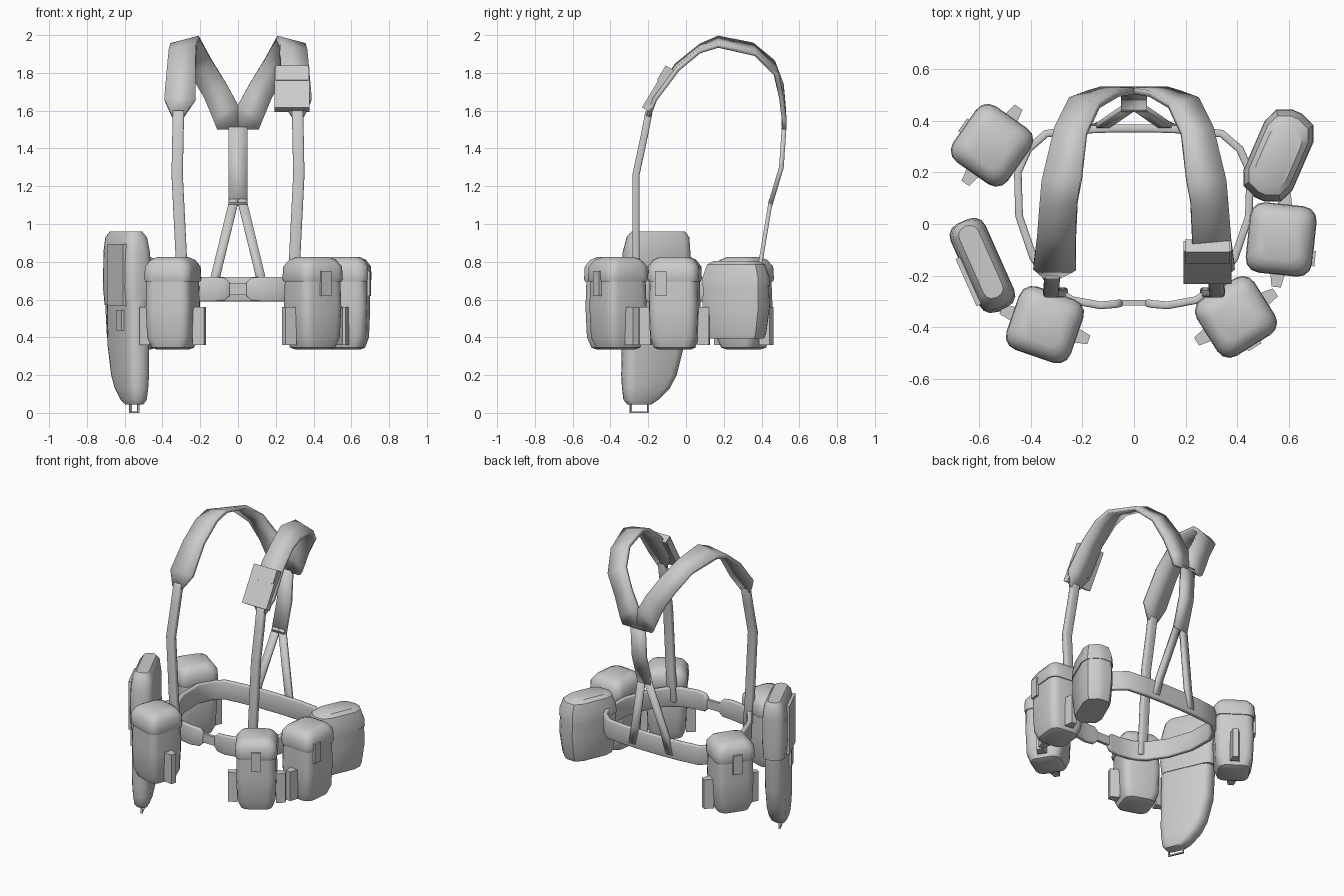
import bpy, bmesh, math
from mathutils import Matrix, Vector

if "Cube" in bpy.data.objects:
    bpy.data.objects.remove(bpy.data.objects["Cube"])

canvas = bpy.data.materials.new("grey canvas")
canvas.diffuse_color = (0.6, 0.6, 0.6, 1)
canvas.use_nodes = True
canvas.node_tree.nodes["Principled BSDF"].inputs["Base Color"].default_value = canvas.diffuse_color


def finish(name, bm, matrix=None, angle=40):
    bmesh.ops.recalc_face_normals(bm, faces=bm.faces)
    me = bpy.data.meshes.new(name)
    bm.to_mesh(me)
    bm.free()
    me.materials.append(canvas)
    ob = bpy.data.objects.new(name, me)
    bpy.context.collection.objects.link(ob)
    if matrix:
        ob.matrix_world = matrix
    bpy.ops.object.select_all(action='DESELECT')
    ob.select_set(True)
    bpy.context.view_layer.objects.active = ob
    bpy.ops.object.shade_smooth_by_angle(angle=math.radians(angle))
    return ob


def strip(name, rows, thick, mirror=False, bevel=0.0):
    """Webbing: rows of (edge point, edge point), thickened."""
    bm = bmesh.new()
    vs = [[bm.verts.new(p) for p in row] for row in rows]
    for a, b in zip(vs, vs[1:]):
        bm.faces.new((a[0], a[1], b[1], b[0]))
    ob = finish(name, bm)
    if mirror:
        m = ob.modifiers.new("mirror", 'MIRROR')
        m.use_mirror_merge = False
    s = ob.modifiers.new("thickness", 'SOLIDIFY')
    s.thickness, s.offset = thick, 0
    if bevel:
        b = ob.modifiers.new("soft edge", 'BEVEL')
        b.width, b.segments, b.limit_method = bevel, 2, 'ANGLE'
        b.angle_limit = math.radians(50)
    return ob


def band(points, width):
    """Rows for a strap of constant x width along points."""
    return [((x - width / 2, y, z), (x + width / 2, y, z)) for x, y, z in points]


def loft(name, rings, matrix, seg=3, angle=40):
    """Rounded-rectangle rings (z, half x, half y, corner, shift x)."""
    bm = bmesh.new()
    prev = first = None
    for z, hx, hy, r, dx in rings:
        ring = []
        for k, (sx, sy) in enumerate(((1, 1), (-1, 1), (-1, -1), (1, -1))):
            for i in range(seg + 1):
                a = math.pi / 2 * (k + i / seg)
                ring.append(bm.verts.new((dx + sx * (hx - r) + r * math.cos(a),
                                          sy * (hy - r) + r * math.sin(a), z)))
        if prev:
            n = len(ring)
            for i in range(n):
                j = (i + 1) % n
                bm.faces.new((prev[i], prev[j], ring[j], ring[i]))
        first = first or ring
        prev = ring
    bm.faces.new(first)
    bm.faces.new(prev)
    return finish(name, bm, matrix, angle)


def box(name, size, loc, parent=Matrix(), taper=1.0):
    """Box whose +x end may be narrowed in y."""
    bm = bmesh.new()
    bmesh.ops.create_cube(bm, size=1)
    for v in bm.verts:
        if v.co.x > 0:
            v.co.y *= taper
        v.co = Vector(v.co[i] * size[i] for i in range(3))
    return finish(name, bm, parent @ Matrix.Translation(loc), 30)


def place(x, y, deg, z=0):
    return Matrix.Translation((x, y, z)) @ Matrix.Rotation(math.radians(deg), 4, 'Z')


# waist belt, open at the front for the buckle
half = [(0.045, -0.305, 0.035), (0.07, -0.31, 0.06), (0.13, -0.315, 0.065), (0.24, -0.295, 0.065),
        (0.31, -0.25, 0.065), (0.39, -0.13, 0.065), (0.445, 0.03, 0.065), (0.45, 0.2, 0.065),
        (0.41, 0.29, 0.065), (0.34, 0.35, 0.065), (0.2, 0.365, 0.065), (0.07, 0.37, 0.065)]
path = half + [(-x, y, h) for x, y, h in reversed(half)]
strip("waist_belt", [((x, y, 0.655 - h), (x, y, 0.655 + h)) for x, y, h in path], 0.03, bevel=0.008)
box("belt_buckle", (0.11, 0.02, 0.06), (0, -0.305, 0.655))

# padded shoulder yoke, inner and outer edges
pad = [((.285, -.2, 1.57), (.35, -.2, 1.57)), ((.225, -.17, 1.66), (.39, -.165, 1.66)),
       ((.225, -.05, 1.84), (.375, -.045, 1.82)), ((.22, .08, 1.945), (.365, .07, 1.915)),
       ((.205, .17, 1.985), (.355, .17, 1.945)), ((.185, .35, 1.95), (.305, .37, 1.90)),
       ((.135, .46, 1.86), (.25, .48, 1.79)), ((.06, .505, 1.74), (.18, .505, 1.67)),
       ((0, .515, 1.63), (.13, .52, 1.55)), ((0, .52, 1.5), (.11, .52, 1.5))]
strip("shoulder_pad", pad, 0.025, mirror=True)

# narrow front straps, spine strap and the rear fork
strip("front_strap", band([(.285, -.265, .62), (.3, -.265, .82), (.322, -.265, 1.26),
                           (.318, -.22, 1.47), (.315, -.195, 1.6)], .06), .038, True, .01)
strip("spine_strap", band([(0, .52, 1.52), (0, .505, 1.3), (0, .445, 1.1)], .1), .025)
strip("rear_fork", band([(.02, .45, 1.13), (.115, .385, .74), (.14, .375, .62)], .05), .022, True)


# square belt pouches: position, turn, fastener offset (None = plain)
def pouch(x, y, deg, w, d, tab_offset):
    m = place(x, y, deg)
    w, d = w / 2, d / 2
    loft("pouch_body", [(.335, w - .05, d - .05, .04, 0), (.345, w - .025, d - .025, .05, 0),
                        (.40, w - .006, d - .006, .05, 0), (.56, w, d, .05, 0),
                        (.71, w - .004, d - .004, .05, 0)], m)
    loft("pouch_lid", [(.695, w + .002, d + .002, .05, 0), (.71, w + .007, d + .007, .055, 0),
                       (.775, w + .004, d + .004, .055, 0), (.81, w - .02, d - .02, .05, 0),
                       (.825, w - .05, d - .05, .04, 0)], m)
    for turn in (0, 180):
        side = m @ Matrix.Rotation(math.radians(turn), 4, 'Z')
        box("pouch_side_tab", (.06, .06, .2), (w + .025, 0, .46), side, .6)
    if tab_offset is not None:
        box("pouch_fastener", (.06, .016, .13), (tab_offset, -d - .008, .685), m)


pouch(-.345, -.39, -19, .25, .245, None)
pouch(.395, -.36, 32, .25, .245, 0)
pouch(.57, -.06, 84, .26, .245, -.06)
pouch(-.55, .305, 235, .25, .245, 0)

# wide rounded pouch at the right rear
m = place(.56, .265, 66.5)
loft("wide_pouch_body", [(.395, .155, .085, .07, 0), (.42, .165, .092, .075, 0), (.56, .185, .1, .08, 0),
                         (.70, .18, .097, .08, 0)], m, 2, 30)
loft("wide_pouch_lid", [(.67, .185, .103, .083, 0), (.72, .183, .1, .08, 0), (.785, .16, .085, .07, 0),
                        (.805, .12, .065, .05, 0)], m, 2, 30)

# sheath on the left hip
m = place(-.585, -.165, -66)
loft("sheath_body", [(.045, .065, .035, .03, .09), (.07, .095, .048, .04, .08), (.13, .13, .055, .045, .052),
                     (.2, .152, .06, .05, .034), (.35, .17, .062, .05, .012), (.72, .178, .062, .05, 0)], m)
loft("sheath_hood", [(.57, .18, .066, .045, -.005), (.66, .187, .074, .05, -.005), (.85, .182, .072, .05, -.01),
                     (.93, .172, .062, .05, -.018), (.96, .15, .04, .035, -.02)], m)
box("sheath_buckle", (.07, .02, .11), (.06, -.068, .49), m)
box("sheath_hood_flap", (.2, .02, .33), (.03, -.075, .73), m)

# wire loop at the sheath tip
for u in (.04, .14):
    box("tip_loop_side", (.008, .012, .045), (u, 0, .0225), m)
box("tip_loop_bottom", (.1, .012, .008), (.09, 0, .004), m)

# small pocket on the right shoulder
m = Matrix.Translation((.285, -.145, 1.71)) @ Matrix.Rotation(math.radians(-31), 4, 'X')
box("shoulder_pocket", (.185, .045, .25), (0, -.005, 0), m)
box("shoulder_pocket_flap", (.175, .055, .09), (0, -.007, .085), m)
